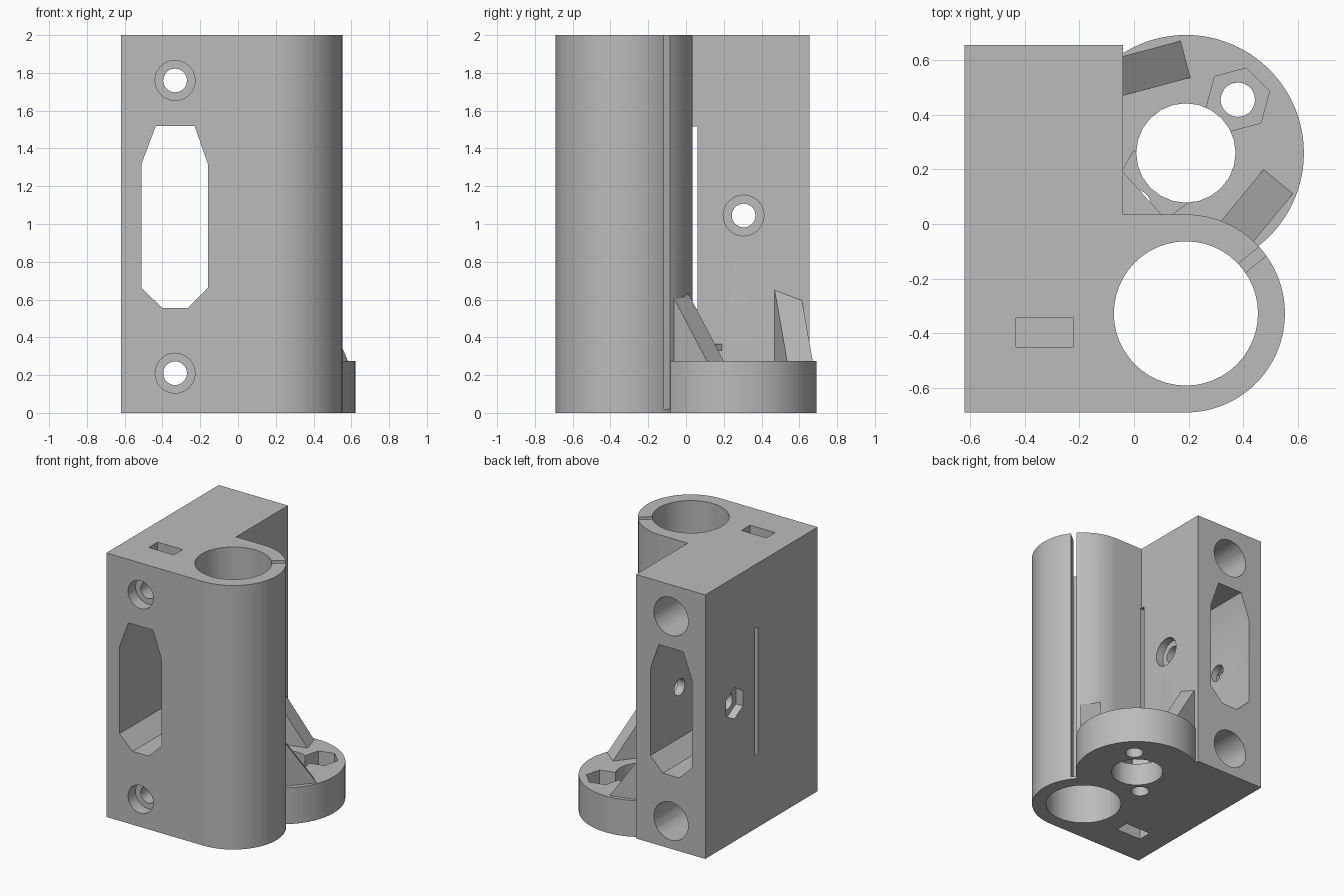
import bpy, bmesh
from math import cos, sin, pi, radians
from mathutils import Matrix, Vector

old = bpy.data.objects.get("Cube")
if old:
    bpy.data.objects.remove(old, do_unlink=True)

GREY = (0.5, 0.5, 0.5, 1)
mat = bpy.data.materials.new("plain grey")
mat.use_nodes = True
mat.diffuse_color = GREY
mat.node_tree.nodes["Principled BSDF"].inputs["Base Color"].default_value = GREY


def arc(cx, cy, r, n=24, start=0, sweep=360):
    """Points on a circle, or on an arc with both ends included."""
    steps = n if sweep == 360 else n - 1
    return [(cx + r * cos(radians(start + sweep * i / steps)),
             cy + r * sin(radians(start + sweep * i / steps))) for i in range(n)]


def rect(x0, x1, y0, y1):
    return [(x0, y0), (x1, y0), (x1, y1), (x0, y1)]


def prism(name, pts, lo, hi, axis="z"):
    """Extrude a profile: (x, y) along z, (x, z) along y, or (y, z) along x."""
    place = {"z": lambda a, b, c: (a, b, c),
             "y": lambda a, b, c: (a, c, b),
             "x": lambda a, b, c: (c, a, b)}[axis]
    bm = bmesh.new()
    face = bm.faces.new([bm.verts.new(place(a, b, lo)) for a, b in pts])
    ext = bmesh.ops.extrude_face_region(bm, geom=[face])
    shift = Vector(place(0, 0, hi - lo))
    bmesh.ops.translate(bm, vec=shift,
                        verts=[v for v in ext["geom"] if isinstance(v, bmesh.types.BMVert)])
    bmesh.ops.recalc_face_normals(bm, faces=bm.faces)
    me = bpy.data.meshes.new(name)
    bm.to_mesh(me)
    bm.free()
    me.materials.append(mat)
    ob = bpy.data.objects.new(name, me)
    bpy.context.collection.objects.link(ob)
    return ob


def combine(target, tool, operation):
    mod = target.modifiers.new("combine", "BOOLEAN")
    mod.operation, mod.solver, mod.object = operation, "EXACT", tool
    bpy.context.view_layer.objects.active = target
    bpy.ops.object.modifier_apply(modifier=mod.name)
    bpy.data.objects.remove(tool, do_unlink=True)


def add(tool):
    combine(body, tool, "UNION")


def cut(pts, lo, hi, axis="z"):
    combine(body, prism("cutter", pts, lo, hi, axis), "DIFFERENCE")


# Block and round clamp tower share one outline
TX, TY, NY = 0.19, -0.3275, 0.26
body = prism("bracket_body",
             [(-0.62, -0.69)] + arc(TX, TY, 0.3625, 48, -90, 180)
             + [(-0.04, 0.035), (-0.04, 0.655), (-0.62, 0.655)], 0, 2)

# Round foot
add(prism("foot_disc", arc(TX, NY, 0.432, 96), 0, 0.275))

# Sloping ribs: origin at the toe, running along the given heading into the wall
for x, y, heading, length in ((0.188, 0.603, 195, 0.33), (0.528, 0.155, 230.5, 0.36)):
    rib = prism("rib", [(0, 0.2), (0, 0.275), (length, 0.275 + 1.47 * length), (length, 0.2)],
                -0.07, 0.07, "y")
    rib.data.transform(Matrix.Translation((x, y, 0)) @ Matrix.Rotation(radians(heading), 4, "Z"))
    add(rib)

# Thin bridge in the corner above the hidden nut pocket
add(prism("corner_bridge", [(-0.08, 0.0), (0.1, 0.0), (0.1, 0.035), (-0.04, 0.19), (-0.08, 0.19)],
          0.33, 0.365))

# Rod bore, foot bore and clamp slit
cut(arc(TX, TY, 0.264, 48), -0.1, 2.1)
cut(arc(TX, NY, 0.182, 24), -0.1, 0.329)
slit = prism("slit_cutter", rect(0.2, 0.38, -0.021, 0.021), 0.02, 2.1)
slit.data.transform(Matrix.Translation((TX, TY, 0)) @ Matrix.Rotation(radians(39), 4, "Z"))
combine(body, slit, "DIFFERENCE")

# Foot screw holes with their nut pockets
cut(arc(0.38, 0.455, 0.063, 20), -0.1, 0.4)
cut(arc(0.38, 0.455, 0.12, 6, 15), 0.17, 0.4)
cut(arc(0.0, 0.065, 0.063, 20), -0.1, 0.25)
cut([(-0.04, 0.2), (0, 0.27), (0.2, 0.08), (0.14, 0.035), (-0.03, -0.05), (-0.11, 0.035)],
    0.17, 0.33)

# Window through the block
cut([(-0.435, 1.52), (-0.23, 1.52), (-0.16, 1.32), (-0.16, 0.66),
     (-0.265, 0.555), (-0.4, 0.555), (-0.51, 0.66), (-0.51, 1.32)], -0.8, 0.8, "y")

# Long screw holes: front counterbore, shank, wide rear bore
for z in (0.21, 1.76):
    cut(arc(-0.333, z, 0.063, 20), -0.8, 0.8, "y")
    cut(arc(-0.333, z, 0.106, 24), -0.8, -0.6, "y")
    cut(arc(-0.333, z, 0.145, 20), -0.2, 0.8, "y")

# Nut slots from the top and the bottom
for lo, hi in ((-0.1, 0.31), (1.65, 2.1)):
    cut(rect(-0.432, -0.222, -0.45, -0.345), lo, hi)

# Side screw hole, counterbore, hexagonal recess and strap slit
cut(arc(0.305, 1.045, 0.063, 20), -0.8, 0.0, "x")
cut(arc(0.305, 1.045, 0.108, 24), -0.1, 0.0, "x")
cut(arc(0.305, 1.045, 0.118, 6, 90), -0.8, -0.56, "x")
cut(rect(0.025, 0.06, 0.55, 1.517), -0.8, -0.03, "x")

# Smooth the round walls, keep the edges sharp
bpy.ops.object.select_all(action="DESELECT")
body.select_set(True)
bpy.context.view_layer.objects.active = body
bpy.ops.object.shade_smooth_by_angle(angle=radians(25))
